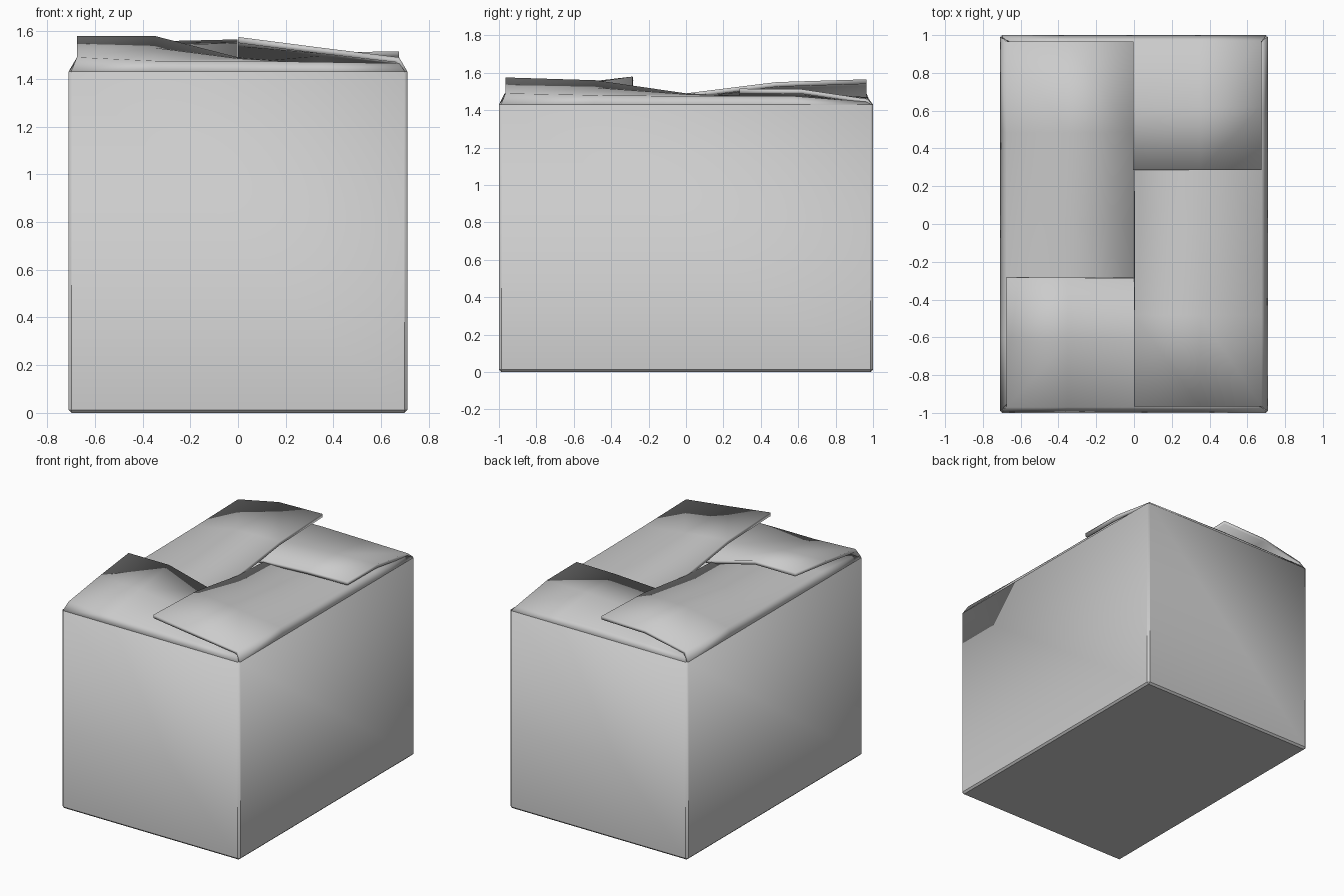
import bpy, bmesh, math
from mathutils import Matrix

cube = bpy.data.objects.get("Cube")
if cube:
    bpy.data.objects.remove(cube, do_unlink=True)

HALF_X, HALF_Y, WALL_TOP = 0.71, 1.0, 1.43
BOARD = 0.025

# Single plain board colour
board = bpy.data.materials.new("board_grey")
board.use_nodes = True
grey = (0.6, 0.6, 0.6, 1)
board.diffuse_color = grey
board.node_tree.nodes["Principled BSDF"].inputs["Base Color"].default_value = grey


def finish(name, bm, thickness, angle):
    """Turn a bmesh surface into a board of even thickness, smoothed by angle."""
    mesh = bpy.data.meshes.new(name)
    bm.to_mesh(mesh)
    bm.free()
    mesh.materials.append(board)
    obj = bpy.data.objects.new(name, mesh)
    bpy.context.collection.objects.link(obj)
    bpy.ops.object.select_all(action='DESELECT')
    obj.select_set(True)
    bpy.context.view_layer.objects.active = obj
    bpy.ops.object.shade_smooth_by_angle(angle=math.radians(angle))
    solid = obj.modifiers.new("thickness", 'SOLIDIFY')
    solid.thickness = thickness
    solid.offset = -1
    return obj


# Carton body: open-topped box with fine bevelled corners and base
bm = bmesh.new()
bmesh.ops.create_cube(bm, size=1)
bmesh.ops.scale(bm, vec=(2 * HALF_X, 2 * HALF_Y, WALL_TOP), verts=bm.verts)
bmesh.ops.translate(bm, vec=(0, 0, WALL_TOP / 2), verts=bm.verts)
bmesh.ops.delete(bm, geom=[f for f in bm.faces if f.normal.z > 0.9], context='FACES_ONLY')
bmesh.ops.bevel(bm, geom=[e for e in bm.edges if not e.is_boundary],
                offset=0.013, segments=1, affect='EDGES')
finish("carton_body", bm, BOARD, 30)


def flap(name, angle, half_out, half_len, insets, stations, heights):
    """Folded flap: rows run inward from the wall, columns run along the edge."""
    bm = bmesh.new()
    rows = []
    for i, (inset, zs) in enumerate(zip(insets, heights)):
        reach = half_len - (0.01 if i == 0 else 0.035)
        rows.append([bm.verts.new((half_out - inset, s * reach, z))
                     for s, z in zip(stations, zs)])
    for a, b in zip(rows, rows[1:]):
        for j in range(len(stations) - 1):
            bm.faces.new((a[j], a[j + 1], b[j + 1], b[j]))
    bmesh.ops.transform(bm, matrix=Matrix.Rotation(math.radians(angle), 4, 'Z'), verts=bm.verts)
    bm.normal_update()
    finish(name, bm, BOARD, 70)


# Long side flaps: raised over one end flap, tucked under the other
long_stations = (-1, -0.5, 0, 0.6, 1)
long_insets = (0, 0.035, 0.36, 0.708)
wall = (WALL_TOP,) * 5
flap("right_flap", 0, HALF_X, HALF_Y, long_insets, long_stations, (
    wall,
    (1.49, 1.48, 1.475, 1.475, 1.445),
    (1.53, 1.52, 1.485, 1.465, 1.44),
    (1.575, 1.56, 1.49, 1.465, 1.445)))
flap("left_flap", 180, HALF_X, HALF_Y, long_insets, long_stations, (
    wall,
    (1.49, 1.48, 1.475, 1.475, 1.445),
    (1.557, 1.54, 1.485, 1.465, 1.44),
    (1.565, 1.55, 1.49, 1.465, 1.445)))

# Short end flaps: each overlaps one side flap and slides below the next
end_stations = (-1, -0.52, 0, 0.52, 1)
end_insets = (0, 0.03, 0.38, 0.715)
flap("front_flap", -90, HALF_Y, HALF_X, end_insets, end_stations, (
    wall,
    (1.49, 1.475, 1.475, 1.47, 1.465),
    (1.54, 1.53, 1.485, 1.465, 1.455),
    (1.58, 1.58, 1.49, 1.462, 1.45)))
flap("back_flap", 90, HALF_Y, HALF_X, end_insets, end_stations, (
    wall,
    (1.46, 1.465, 1.47, 1.465, 1.46),
    (1.512, 1.505, 1.487, 1.465, 1.455),
    (1.515, 1.51, 1.492, 1.462, 1.45)))
